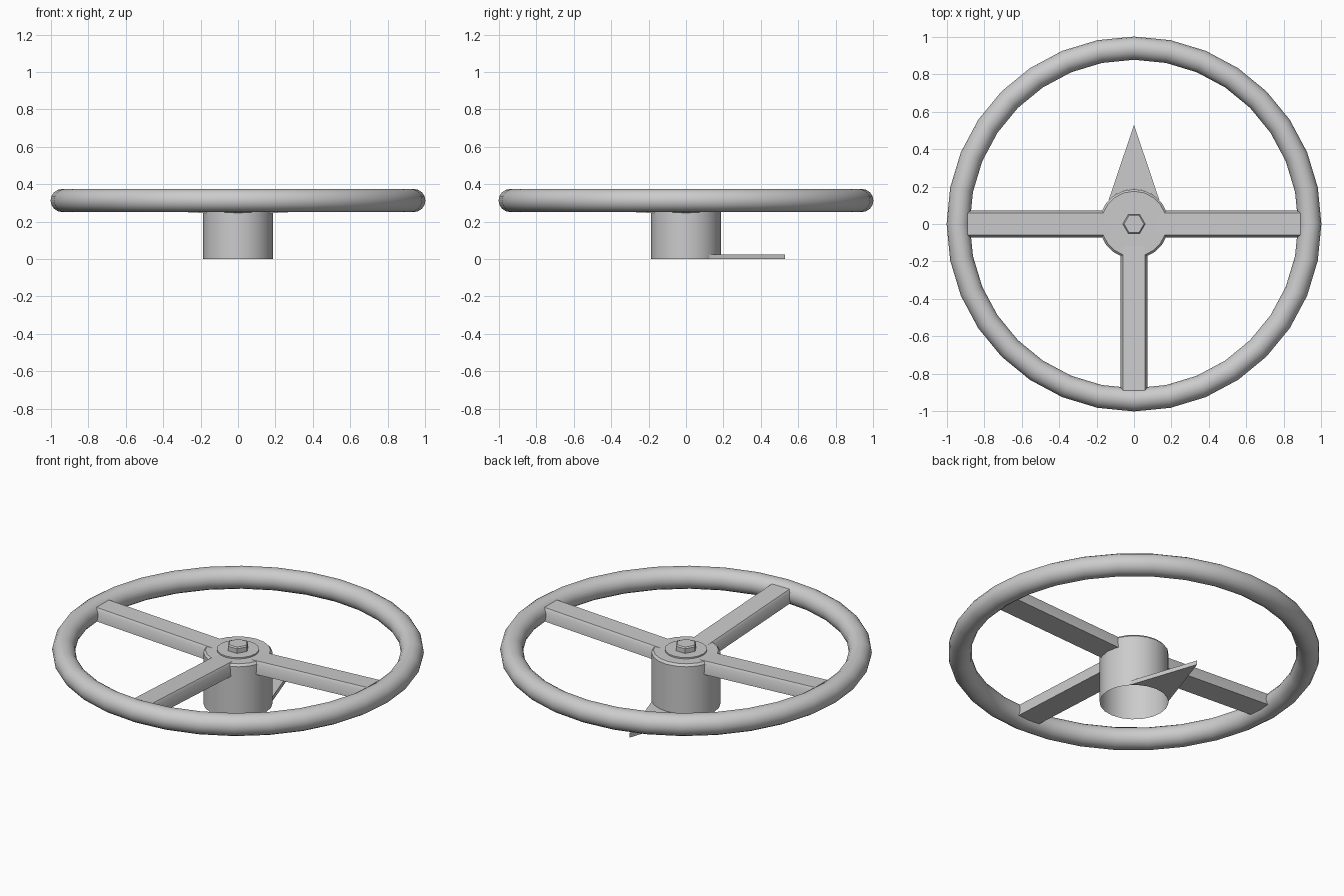
import bpy, bmesh, math
from mathutils import Matrix

cube = bpy.data.objects.get("Cube")
if cube:
    bpy.data.objects.remove(cube, do_unlink=True)

grey = bpy.data.materials.new("cast_grey")
grey.use_nodes = True
grey.diffuse_color = (0.6, 0.6, 0.6, 1)
grey.node_tree.nodes["Principled BSDF"].inputs["Base Color"].default_value = (0.6, 0.6, 0.6, 1)


def finish(obj, name, angle=35):
    obj.name = name
    obj.data.materials.append(grey)
    bpy.ops.object.select_all(action='DESELECT')
    obj.select_set(True)
    bpy.context.view_layer.objects.active = obj
    bpy.ops.object.shade_smooth_by_angle(angle=math.radians(angle))
    return obj


def from_bmesh(bm, name):
    bmesh.ops.recalc_face_normals(bm, faces=bm.faces)
    mesh = bpy.data.meshes.new(name)
    bm.to_mesh(mesh)
    bm.free()
    obj = bpy.data.objects.new(name, mesh)
    bpy.context.collection.objects.link(obj)
    return finish(obj, name)


def lathe(name, profile, sides, capped=True):
    """Stack rings of (radius, z), closing the top and optionally the bottom."""
    bm = bmesh.new()
    rings = [[bm.verts.new((r * math.cos(math.tau * i / sides),
                            r * math.sin(math.tau * i / sides), z))
              for i in range(sides)] for r, z in profile]
    for low, high in zip(rings, rings[1:]):
        for i in range(sides):
            j = (i + 1) % sides
            bm.faces.new((low[i], low[j], high[j], high[i]))
    bm.faces.new(rings[-1])
    if capped:
        bm.faces.new(rings[0])
    return from_bmesh(bm, name)


def loft(name, sections, turn=0):
    """Join cross-sections with equal point counts into a closed solid."""
    bm = bmesh.new()
    loops = [[bm.verts.new(p) for p in s] for s in sections]
    n = len(loops[0])
    for a, b in zip(loops, loops[1:]):
        for i in range(n):
            bm.faces.new((a[i], a[(i + 1) % n], b[(i + 1) % n], b[i]))
    bm.faces.new(loops[0])
    bm.faces.new(loops[-1])
    bm.transform(Matrix.Rotation(turn, 4, 'Z'))
    return from_bmesh(bm, name)


# Round grip
bpy.ops.mesh.primitive_torus_add(major_segments=32, minor_segments=16,
                                 major_radius=0.94, minor_radius=0.062,
                                 location=(0, 0, 0.313))
finish(bpy.context.object, "rim", 60)

# Hollow hub, open underneath, with washer and hex nut
lathe("hub", [(0.186, 0), (0.186, 0.305), (0.175, 0.318)], 20, capped=False)
lathe("washer", [(0.114, 0.31), (0.114, 0.326)], 20)
lathe("hex_nut", [(0.06, 0.32), (0.06, 0.353), (0.053, 0.36)], 6)

# Spokes rise gently from hub to rim
section = [(-0.072, 0), (0.072, 0), (0.068, 0.06), (0.058, 0.075), (-0.058, 0.075), (-0.068, 0.06)]
for label, turn in (("left", 0), ("right", math.pi), ("front", -math.pi / 2)):
    loft(label + "_spoke",
         [[(x, y, base + z) for y, z in section] for x, base in ((0.12, 0.243), (0.89, 0.281))],
         turn)

# Pointer with a base curved round the hub
arc = [math.radians(43 + 94 * i / 6) for i in range(7)]
outline = [(0.186 * math.cos(a), 0.186 * math.sin(a)) for a in arc] + [(0, 0.53)]
loft("pointer", [[(x, y, z) for x, y in outline] for z in (0, 0.025)])
